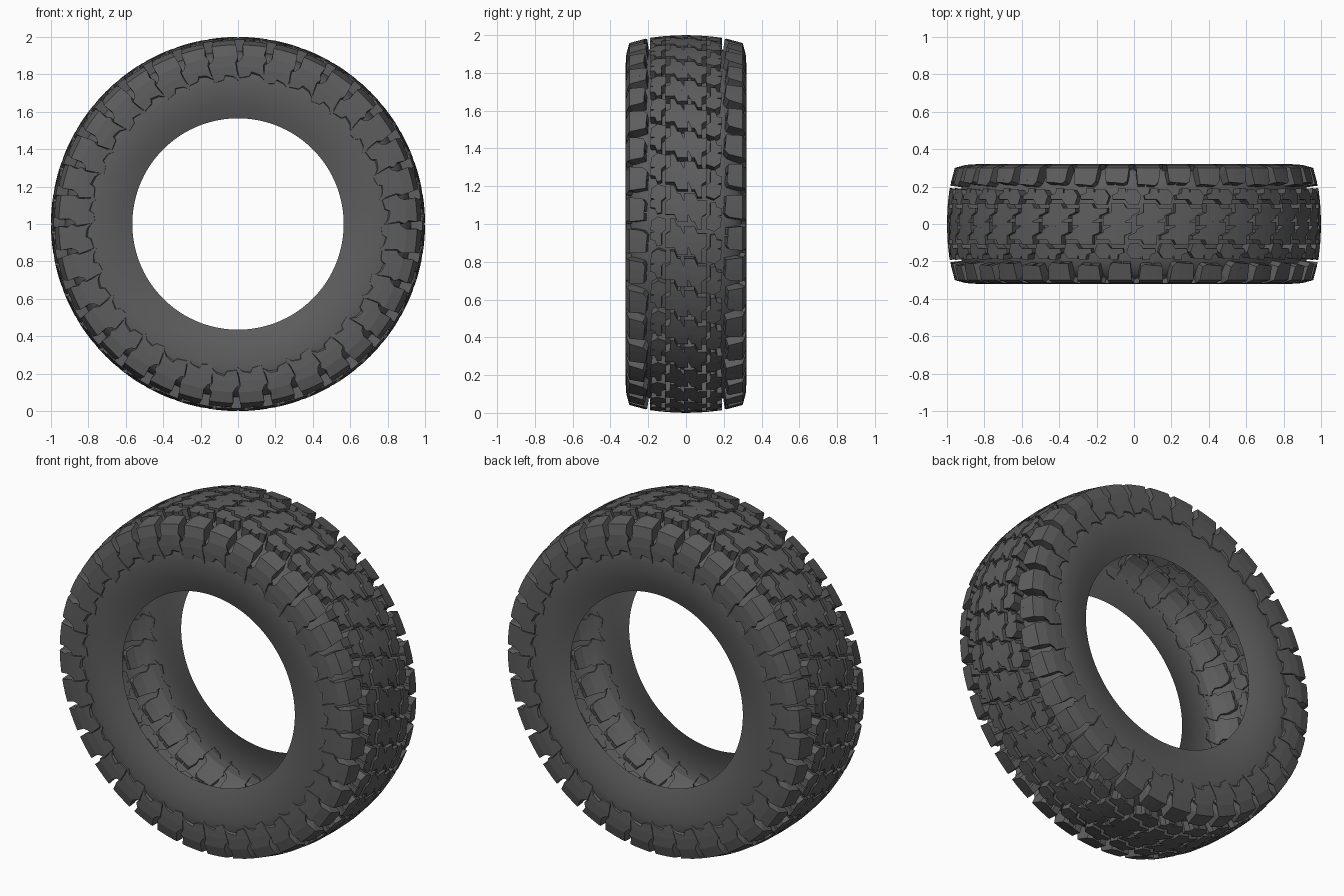
import bpy, bmesh, math
from mathutils import Vector

if "Cube" in bpy.data.objects:
    bpy.data.objects.remove(bpy.data.objects["Cube"])

COUNT = 36
P = 2 * math.pi / COUNT

rubber = bpy.data.materials.new("rubber")
rubber.diffuse_color = (0.11, 0.11, 0.11, 1)
rubber.use_nodes = True
rubber.node_tree.nodes["Principled BSDF"].inputs["Base Color"].default_value = rubber.diffuse_color

# arc length across the tyre -> outer (y, r) and block-root (y, r)
PROFILE = [
    (0.0, 0, 1, 0, .93), (.10, .1, .997, .1, .928), (.20, .2, .985, .19, .90),
    (.304, .30, .958, .25, .875), (.364, .316, .90, .275, .85),
    (.424, .32, .84, .30, .82), (.474, .319, .79, .309, .785),
    (.514, .316, .75, .308, .75)]


def place(u, s, root):
    """Wrap a flat tread point onto the tyre."""
    a = min(abs(s), .5139)
    for p, q in zip(PROFILE, PROFILE[1:]):
        if p[0] <= a <= q[0]:
            t = (a - p[0]) / (q[0] - p[0])
            k = 3 if root else 1
            y = p[k] + (q[k] - p[k]) * t
            r = p[k + 1] + (q[k + 1] - p[k + 1]) * t
            break
    return Vector((r * math.sin(u), math.copysign(y, s), 1 + r * math.cos(u)))


def flat_patch(outline):
    """Cut a flat outline where the profile bends; return points, faces, border."""
    bm = bmesh.new()
    bm.faces.new([bm.verts.new((u, s, 0)) for u, s in outline])
    bmesh.ops.triangulate(bm, faces=bm.faces[:])
    cuts = [((0, p[0], 0), (0, 1, 0)) for p in PROFILE[:-1]]
    cuts += [((u, 0, 0), (1, 0, 0)) for u in (.05, .10, .15)]
    for co, no in cuts:
        bmesh.ops.bisect_plane(bm, geom=bm.verts[:] + bm.edges[:] + bm.faces[:],
                               dist=1e-4, plane_co=co, plane_no=no)
    bm.verts.index_update()
    pts = [(v.co.x, v.co.y) for v in bm.verts]
    faces = [[v.index for v in f.verts] for f in bm.faces]
    border = [(e.verts[0].index, e.verts[1].index) for e in bm.edges if e.is_boundary]
    bm.free()
    return pts, faces, border


def finish(bm, name):
    bmesh.ops.recalc_face_normals(bm, faces=bm.faces[:])
    me = bpy.data.meshes.new(name)
    bm.to_mesh(me)
    bm.free()
    me.materials.append(rubber)
    ob = bpy.data.objects.new(name, me)
    bpy.context.collection.objects.link(ob)
    return ob


def block_row(name, outlines):
    """Repeat block outlines around the tyre, on both halves by half-turn symmetry."""
    bm = bmesh.new()
    patches = [flat_patch(o) for o in outlines]
    for i in range(COUNT):
        pts, faces, border = patches[i % len(patches)]
        for side in (1, -1):
            top = [bm.verts.new(place(side * (u + i * P), side * s, False)) for u, s in pts]
            low = [bm.verts.new(place(side * (u + i * P), side * s, True)) for u, s in pts]
            for f in faces:
                bm.faces.new([top[k] for k in f])
                bm.faces.new([low[k] for k in reversed(f)])
            for a, b in border:
                bm.faces.new((top[a], top[b], low[b], low[a]))
    return finish(bm, name)


# interlocking centre blocks
block_row("centre_tread_blocks", [[
    (.01, -.01), (.078, -.01), (.092, .03), (.1645, .03), (.1645, .045), (.205, .062),
    (.205, .085), (.135, .085), (.12, .11), (.05, .11), (.05, .062), (.01, .045)]])

# intermediate blocks
block_row("intermediate_tread_blocks", [[
    (.06, .13), (.125, .13), (.145, .105), (.2, .105), (.215, .15), (.19, .185),
    (.138, .188), (.134, .165), (.126, .165), (.128, .19), (.09, .192),
    (.085, .165), (.055, .155)]])

# shoulder lugs running over the corner onto the sidewall, long and short in turn
long_lug = [
    (.02, .213), (.06, .211), (.066, .247), (.074, .247), (.072, .21), (.115, .205),
    (.137, .23), (.148, .304), (.145, .364), (.163, .39), (.185, .40), (.178, .44),
    (.165, .50), (.10, .49), (.085, .465), (.03, .475), (-.0055, .50),
    (.0075, .44), (.0145, .40), (.0, .375), (.02, .35), (.012, .304)]
short_lug = [(u, s + .012 if s < .22 else s - .018 if s > .45 else s) for u, s in long_lug]
block_row("shoulder_lugs", [long_lug, short_lug])

# hollow carcass: one lathed skin from bead to bead
half = [(0, .94), (.1, .938), (.2, .922), (.262, .895), (.287, .86), (.305, .825),
        (.313, .785), (.3145, .75), (.311, .70), (.301, .64), (.275, .565)]
section = [(-y, r) for y, r in half[:0:-1]] + half
N = 144
bm = bmesh.new()
rings = []
for i in range(N):
    a = 2 * math.pi * i / N
    rings.append([bm.verts.new((r * math.sin(a), y, 1 + r * math.cos(a))) for y, r in section])
for i in range(N):
    p, q = rings[i], rings[(i + 1) % N]
    for j in range(len(section) - 1):
        bm.faces.new((p[j], p[j + 1], q[j + 1], q[j]))
carcass = finish(bm, "tyre_carcass")
for f in carcass.data.polygons:
    f.use_smooth = True
